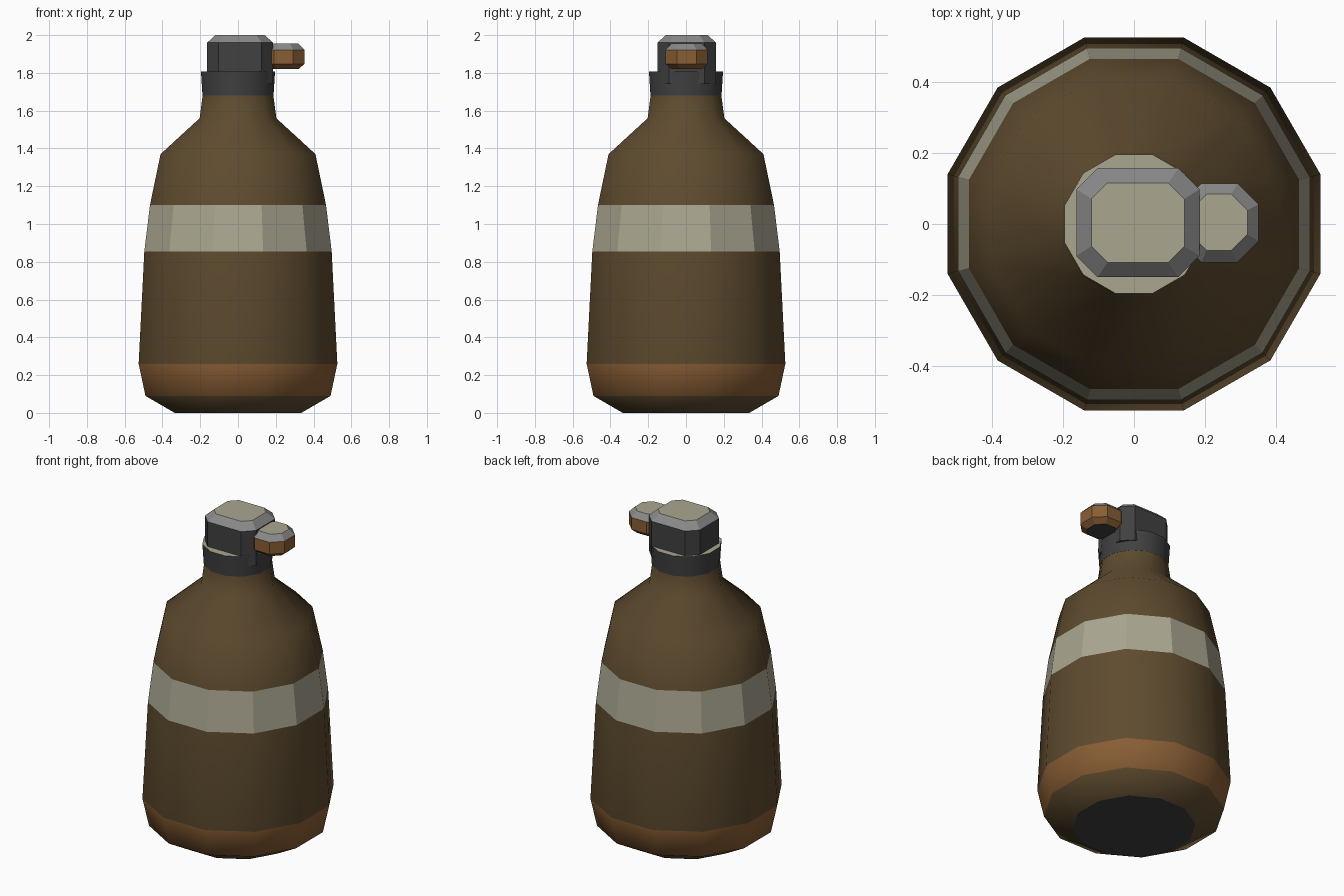
import bpy, bmesh
from math import pi, cos, sin

cube = bpy.data.objects.get("Cube")
if cube:
    bpy.data.objects.remove(cube)


def material(name, rgb):
    m = bpy.data.materials.new(name)
    m.use_nodes = True
    m.diffuse_color = (*rgb, 1)
    m.node_tree.nodes["Principled BSDF"].inputs["Base Color"].default_value = (*rgb, 1)
    return m


BROWN = material("brown", (0.112, 0.07, 0.028))
AMBER = material("amber", (0.25, 0.112, 0.035))
CREAM = material("cream", (0.4, 0.38, 0.28))
DARK = material("dark grey", (0.052, 0.052, 0.052))
GREY = material("mid grey", (0.25, 0.25, 0.25))


def ring_round(half, z, sides=12):
    """Regular ring measured across its flats, with a flat facing each axis."""
    r = half / cos(pi / sides)
    angles = [2 * pi * (i + 0.5) / sides for i in range(sides)]
    return [(r * cos(a), r * sin(a), z) for a in angles]


def ring_box(x0, x1, y0, y1, cut, z):
    """Rectangle with cut corners."""
    return [(x1, y0 + cut, z), (x1, y1 - cut, z), (x1 - cut, y1, z), (x0 + cut, y1, z),
            (x0, y1 - cut, z), (x0, y0 + cut, z), (x0 + cut, y0, z), (x1 - cut, y0, z)]


def loft(name, rings, mats, bottom, top, smooth=()):
    """Join rings upward; mats gives the material of each band between them."""
    bm = bmesh.new()
    slots = []

    def paint(face, mat):
        if mat not in slots:
            slots.append(mat)
        face.material_index = slots.index(mat)
        face.smooth = mat in smooth

    loops = [[bm.verts.new(p) for p in ring] for ring in rings]
    for lower, upper, mat in zip(loops, loops[1:], mats):
        n = len(lower)
        for i in range(n):
            j = (i + 1) % n
            paint(bm.faces.new((lower[i], lower[j], upper[j], upper[i])), mat)
    for loop, mat in ((loops[0][::-1], bottom), (loops[-1], top)):
        face = bm.faces.new(loop)
        paint(face, mat)
        face.smooth = False
    if smooth:
        # crisp rim around the top
        for e in bm.faces[-1].edges if bm.faces.ensure_lookup_table() is None else ():
            e.smooth = False
    mesh = bpy.data.meshes.new(name)
    bm.to_mesh(mesh)
    bm.free()
    for mat in slots:
        mesh.materials.append(mat)
    obj = bpy.data.objects.new(name, mesh)
    bpy.context.collection.objects.link(obj)
    return obj


# Bottle body with amber foot and cream label band
profile = [(0.335, 0), (0.49, 0.09), (0.526, 0.26), (0.496, 0.855), (0.466, 1.10),
           (0.41, 1.37), (0.203, 1.56), (0.186, 1.69)]
loft("bottle_body", [ring_round(h, z) for h, z in profile],
     [BROWN, AMBER, BROWN, CREAM, BROWN, BROWN, BROWN], DARK, DARK, (BROWN, AMBER))

# Neck collar
loft("neck_collar", [ring_round(0.188, 1.68), ring_round(0.196, 1.807)],
     [DARK], DARK, CREAM, (DARK,))

# Cap with bevelled top
cap = (-0.163, 0.185, -0.15, 0.158)
loft("cap", [ring_box(*cap, 0.06, 1.74), ring_box(*cap, 0.06, 1.96),
             ring_box(-0.12, 0.142, -0.108, 0.116, 0.045, 2.0)],
     [DARK, GREY], DARK, CREAM)

# Side spout, bevelled above and below
spout = (0.13, 0.352, -0.108, 0.115)
inner = (0.16, 0.32, -0.075, 0.084)
loft("spout", [ring_box(*inner, 0.045, 1.82), ring_box(*spout, 0.06, 1.848),
               ring_box(*spout, 0.06, 1.922), ring_box(*inner, 0.045, 1.955)],
     [AMBER, AMBER, GREY], DARK, CREAM)
